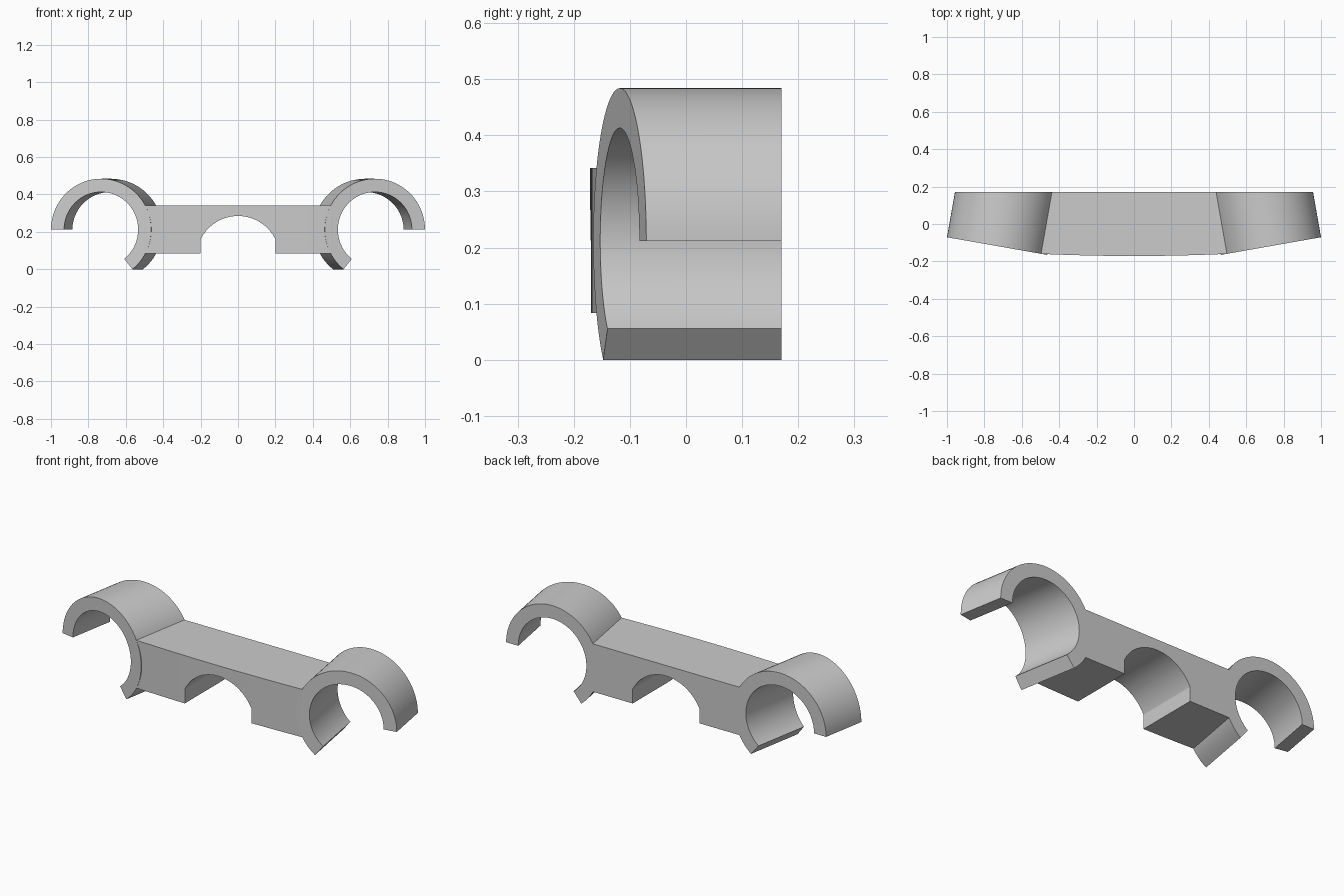
import bpy, bmesh
from math import sin, cos, pi, radians, sqrt
from mathutils import Vector

if "Cube" in bpy.data.objects:
    bpy.data.objects.remove(bpy.data.objects["Cube"])

TILT = radians(10)
BACK = 0.17
HUB = Vector((0.732, -0.118, 0.212))   # front centre of the right clamp
R_OUT, R_IN = 0.272, 0.201


def prism(name, points, sweep):
    """Extrude a closed loop of 3D points along a vector."""
    bm = bmesh.new()
    face = bm.faces.new([bm.verts.new(p) for p in points])
    ext = bmesh.ops.extrude_face_region(bm, geom=[face], use_keep_orig=True)
    moved = [g for g in ext["geom"] if isinstance(g, bmesh.types.BMVert)]
    bmesh.ops.translate(bm, verts=moved, vec=sweep)
    bmesh.ops.recalc_face_normals(bm, faces=bm.faces)
    mesh = bpy.data.meshes.new(name)
    bm.to_mesh(mesh)
    bm.free()
    obj = bpy.data.objects.new(name, mesh)
    bpy.context.collection.objects.link(obj)
    return obj


def combine(target, tool, operation):
    mod = target.modifiers.new(tool.name, "BOOLEAN")
    mod.operation, mod.object, mod.solver = operation, tool, "EXACT"
    bpy.context.view_layer.objects.active = target
    bpy.ops.object.modifier_apply(modifier=mod.name)
    bpy.data.objects.remove(tool)


def on_clamp(side, u, z, depth=0.0):
    """Point in the tilted frame of a clamp (side is 1 or -1)."""
    x = HUB.x + u * cos(TILT) - depth * sin(TILT)
    y = HUB.y + u * sin(TILT) + depth * cos(TILT)
    return Vector((side * x, y, z))


def clamp(name, side):
    n, end = 56, pi + radians(51.2)
    angles = [end * i / n for i in range(n + 1)]
    ring = [(R_OUT, a) for a in angles] + [(R_IN, a) for a in reversed(angles)]
    pts = [on_clamp(side, r * cos(a), HUB.z + r * sin(a)) for r, a in ring]
    return prism(name, pts, (-side * 0.42 * sin(TILT), 0.42 * cos(TILT), 0))


# Bridge: bowed front, ends buried inside the clamp walls
Z0, Z1 = 0.083, 0.342
front = [(0.497 * i / 12, -0.171 + 0.046 * (0.497 * i / 12) ** 2) for i in range(-12, 13)]
ends = [on_clamp(1, -0.225, Z0, 0.003), on_clamp(1, -0.225, Z0, 0.37)]
foot = [Vector((x, y, Z0)) for x, y in front] + ends
foot += [Vector((-p.x, p.y, Z0)) for p in reversed(ends)]
bracket = prism("double_clamp_bracket", foot, (0, 0, Z1 - Z0))

# Arched saddle under the middle
R = 0.2225
half = sqrt(R * R - 0.2 ** 2)
zc = 0.285 - R
arch = [Vector((-0.2, -0.4, -0.1)), Vector((0.2, -0.4, -0.1))]
for i in range(33):
    x = 0.2 * cos(pi * i / 32)
    arch.append(Vector((x, -0.4, zc + sqrt(R * R - x * x))))
combine(bracket, prism("saddle_cutter", arch, (0, 0.9, 0)), "DIFFERENCE")

# Clamps on both ends
for side, label in ((1, "right_clamp"), (-1, "left_clamp")):
    combine(bracket, clamp(label, side), "UNION")

# Flat back
corners = [(-2, -1), (2, -1), (2, 1), (-2, 1)]
trim = prism("back_cutter", [Vector((x, BACK, z)) for x, z in corners], (0, 1, 0))
combine(bracket, trim, "DIFFERENCE")

bpy.ops.object.select_all(action="DESELECT")
bracket.select_set(True)
bpy.context.view_layer.objects.active = bracket
bpy.ops.object.shade_smooth_by_angle(angle=radians(20))
